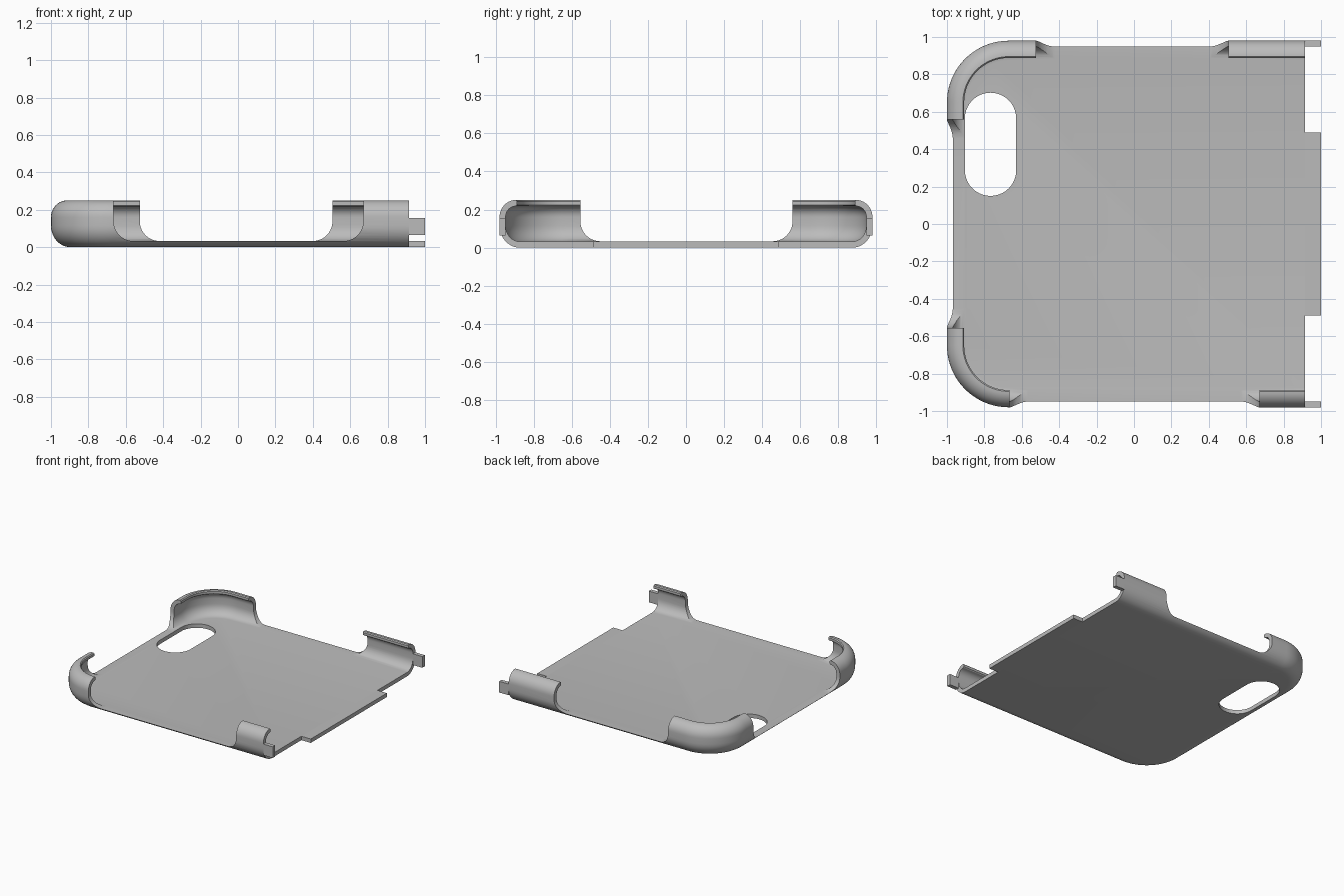
import bpy, bmesh, math
from mathutils import Vector

cube = bpy.data.objects.get("Cube")
if cube:
    bpy.data.objects.remove(cube, do_unlink=True)

# Main dimensions
END_X, HALF_Y, CORNER = 0.915, 0.98, 0.33
FLOOR, HEIGHT = 0.032, 0.25

grey = bpy.data.materials.new("plain grey")
grey.use_nodes = True
grey.diffuse_color = (0.5, 0.5, 0.5, 1)
grey.node_tree.nodes["Principled BSDF"].inputs["Base Color"].default_value = (0.5, 0.5, 0.5, 1)


def arc(cx, cy, rx, ry, start, end, steps):
    angles = [math.radians(start + (end - start) * i / steps) for i in range(steps + 1)]
    return [(cx + rx * math.cos(a), cy + ry * math.sin(a)) for a in angles]


def finish(name, bm):
    bmesh.ops.recalc_face_normals(bm, faces=bm.faces)
    mesh = bpy.data.meshes.new(name)
    bm.to_mesh(mesh)
    bm.free()
    obj = bpy.data.objects.new(name, mesh)
    bpy.context.collection.objects.link(obj)
    mesh.materials.append(grey)
    return obj


def prism(name, outline, place, near, far):
    """Extrude a 2D outline between two depths; place maps (u, v, depth) to xyz."""
    bm = bmesh.new()
    a, b = [[bm.verts.new(place(u, v, d)) for u, v in outline] for d in (near, far)]
    bm.faces.new(a)
    bm.faces.new(b[::-1])
    for i in range(len(a)):
        j = (i + 1) % len(a)
        bm.faces.new((a[i], b[i], b[j], a[j]))
    return finish(name, bm)


def box(name, x0, x1, y0, y1, z0, z1):
    return prism(name, [(x0, y0), (x1, y0), (x1, y1), (x0, y1)],
                 lambda u, v, d: (u, v, d), z0, z1)


# Wall section as (inset, height): outside from floor to lip, then back down inside
low, high, t = (0.105, 0.115), (0.085, 0.16), FLOOR
section = (arc(*low, low[0], low[1], 270, 180, 10)
           + arc(*high, high[0], HEIGHT - high[1], 180, 90, 10)
           + [(0.092, 0.243), (0.092, 0.224)]
           + arc(*high, high[0] - t, HEIGHT - high[1] - t, 90, 180, 8)
           + arc(*low, low[0] - t, low[1] - t, 180, 270, 8))

# U-shaped path of (point, inward direction) around the closed end
centre = Vector((-1 + CORNER, HALF_Y - CORNER))
path = [(Vector((END_X, -HALF_Y)), Vector((0, 1)))]
for side, start, end in ((-1, 270, 180), (1, 180, 90)):
    for c, s in arc(0, 0, 1, 1, start, end, 20):
        out = Vector((c, s))
        path.append((Vector((centre.x, side * centre.y)) + out * CORNER, -out))
path.append((Vector((END_X, HALF_Y)), Vector((0, -1))))

# Tray: one closed shell of swept wall, floor and open end
bm = bmesh.new()
rings = [[bm.verts.new((*(p + n * d), z)) for d, z in section] for p, n in path]
for r, s in zip(rings, rings[1:]):
    for i in range(len(section) - 1):
        bm.faces.new((r[i], r[i + 1], s[i + 1], s[i]))
bm.faces.new([r[0] for r in rings])
bm.faces.new([r[-1] for r in reversed(rings)])
bm.faces.new(rings[0] + rings[-1][::-1])
tray = finish("tray_shell", bm)


# Wall openings with rounded lower corners
def opening(u0, u1, r=0.105):
    z = FLOOR + 0.001
    return ([(u0, 0.5)] + arc(u0 + r, z + r, r, r, 180, 270, 10)
            + arc(u1 - r, z + r, r, r, 270, 360, 10) + [(u1, 0.5)])


cutters = [
    prism("front_opening_cutter", opening(-0.665, 0.67), lambda u, v, d: (u, d, v), -1.1, -0.8),
    prism("back_opening_cutter", opening(-0.525, 0.505), lambda u, v, d: (u, d, v), 0.8, 1.1),
    prism("end_opening_cutter", opening(-0.555, 0.56), lambda u, v, d: (d, u, v), -1.1, -0.8),
    # Rounded slot through the floor
    prism("slot_cutter", arc(-0.767, 0.565, 0.137, 0.137, 0, 180, 20)
          + arc(-0.767, 0.287, 0.137, 0.137, 180, 360, 20), lambda u, v, d: (u, v, d), -0.1, 0.15),
]
bpy.context.view_layer.objects.active = tray
for cutter in cutters:
    cut = tray.modifiers.new(cutter.name, "BOOLEAN")
    cut.operation, cut.solver, cut.object = "DIFFERENCE", "EXACT", cutter
    bpy.ops.object.modifier_apply(modifier=cut.name)
    bpy.data.objects.remove(cutter, do_unlink=True)

bpy.ops.object.select_all(action="DESELECT")
tray.select_set(True)
bpy.ops.object.shade_smooth_by_angle(angle=math.radians(30))

# Joining tabs on the open end
box("floor_tab", END_X, 1, -0.49, 0.49, 0, FLOOR)
box("right_wall_tab", END_X, 1, -HALF_Y, -HALF_Y + t, 0.064, 0.155)
box("left_wall_tab", END_X, 1, HALF_Y - t, HALF_Y, 0.064, 0.155)
